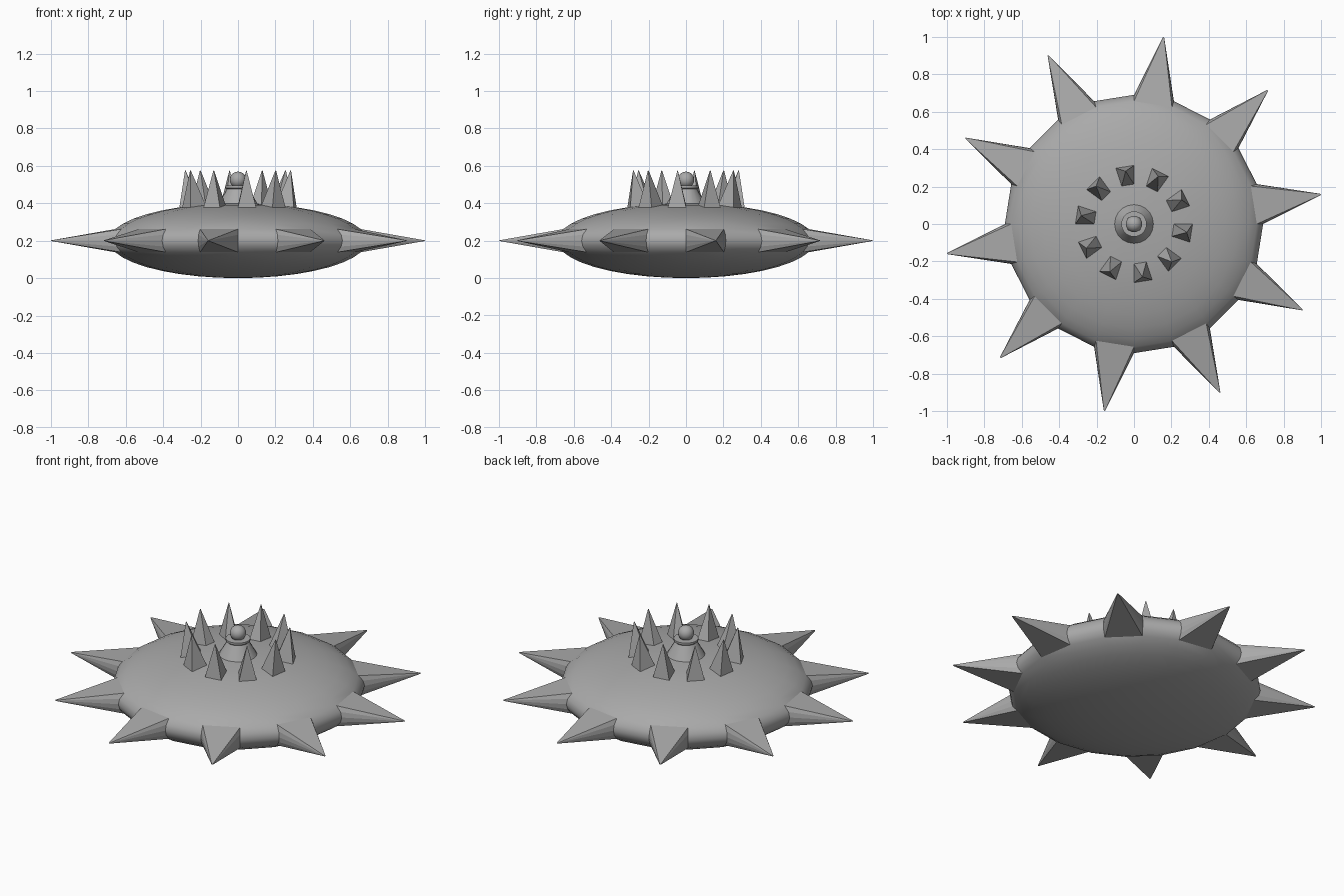
import bpy, bmesh, math
from mathutils import Vector, Matrix

cube = bpy.data.objects.get("Cube")
if cube:
    bpy.data.objects.remove(cube)

GREY = (0.4, 0.4, 0.4, 1.0)
SIDES = 20          # segments round the disc
RADIUS, HALF = 0.69, 0.2
MID = Vector((0, 0, HALF))

metal = bpy.data.materials.new("grey metal")
metal.use_nodes = True
metal.diffuse_color = GREY
metal.node_tree.nodes["Principled BSDF"].inputs["Base Color"].default_value = GREY


def finish(bm, name):
    mesh = bpy.data.meshes.new(name)
    bm.to_mesh(mesh)
    bm.free()
    obj = bpy.data.objects.new(name, mesh)
    bpy.context.collection.objects.link(obj)
    mesh.materials.append(metal)
    return obj


def pull_spike(bm, faces, tip, blunt=0.03):
    """Extrude a patch of faces into a flat-sided spike ending at tip."""
    res = bmesh.ops.extrude_face_region(bm, geom=faces)
    bmesh.ops.delete(bm, geom=faces, context='FACES_ONLY')
    verts = [g for g in res["geom"] if isinstance(g, bmesh.types.BMVert)]
    centre = sum((v.co for v in verts), Vector()) / len(verts)
    for v in verts:
        v.co = tip + (v.co - centre) * blunt
        for f in v.link_faces:
            f.smooth = False


def patch(bm, angle, low, high):
    """Faces of one lengthwise column of the disc between two heights."""
    found = []
    for f in bm.faces:
        c = f.calc_center_median()
        off = math.atan2(c.y, c.x) - angle
        off = math.atan2(math.sin(off), math.cos(off))
        if abs(off) < math.pi / SIDES / 2 and low < c.z < high and c.xy.length > 0.15:
            found.append(f)
    return found


def polar(r, angle, z):
    return Vector((r * math.cos(angle), r * math.sin(angle), z))


# Flattened disc body
bm = bmesh.new()
bmesh.ops.create_uvsphere(bm, u_segments=SIDES, v_segments=SIDES, radius=1)
for v in bm.verts:
    v.co = Vector((v.co.x * RADIUS, v.co.y * RADIUS, v.co.z * HALF)) + MID
for f in bm.faces:
    f.smooth = True

# Rim spikes and crown spikes grow from alternate columns of the disc
band = HALF * math.sin(math.radians(18)) + 0.001
ring = [HALF + HALF * math.sin(math.radians(a)) for a in (63, 72)]
groups = []
for i in range(10):
    a = math.radians(9 + 36 * i)
    groups.append((patch(bm, a, HALF - band, HALF + band), polar(1.01, a, HALF)))
    b = a + math.radians(18)
    groups.append((patch(bm, b, *ring), polar(0.285, b, 0.575)))
for faces, tip in groups:
    pull_spike(bm, faces, tip)
bmesh.ops.recalc_face_normals(bm, faces=bm.faces)
finish(bm, "spiked_disc")

# Turned pedestal with a collar
profile = [(0.108, 0.39), (0.06, 0.475), (0.068, 0.482), (0.068, 0.494), (0, 0.496)]
bm = bmesh.new()
verts = [bm.verts.new((r, 0, z)) for r, z in profile]
edges = [bm.edges.new(p) for p in zip(verts, verts[1:])]
bmesh.ops.spin(bm, geom=verts + edges, cent=(0, 0, 0), axis=(0, 0, 1),
               angle=math.tau, steps=SIDES, use_merge=True)
bmesh.ops.remove_doubles(bm, verts=bm.verts, dist=0.0005)
bmesh.ops.recalc_face_normals(bm, faces=bm.faces)
pedestal = finish(bm, "pedestal")

# Ball on top
bm = bmesh.new()
bmesh.ops.create_uvsphere(bm, u_segments=SIDES, v_segments=12, radius=0.044,
                          matrix=Matrix.Translation((0, 0, 0.525)))
ball = finish(bm, "ball")

for obj in (pedestal, ball):
    bpy.ops.object.select_all(action='DESELECT')
    obj.select_set(True)
    bpy.context.view_layer.objects.active = obj
    bpy.ops.object.shade_smooth_by_angle(angle=math.radians(35))
